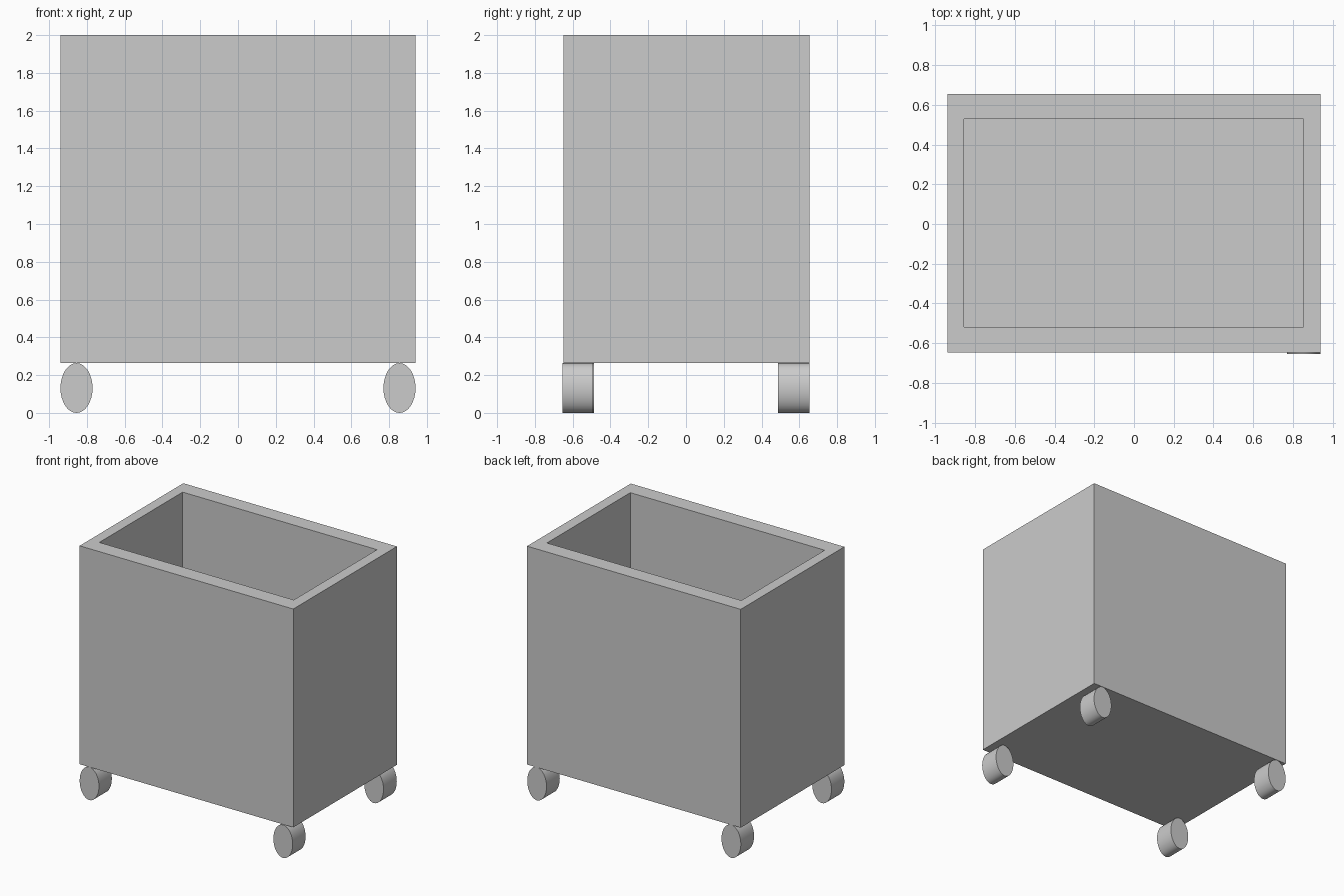
import bpy, bmesh
from math import pi
from mathutils import Matrix

if "Cube" in bpy.data.objects:
    bpy.data.objects.remove(bpy.data.objects["Cube"])

BASE_Z, TOP_Z, FLOOR_Z = 0.263, 2.0, 0.39


def finish(bm, name):
    bmesh.ops.recalc_face_normals(bm, faces=bm.faces)
    mesh = bpy.data.meshes.new(name)
    bm.to_mesh(mesh)
    bm.free()
    obj = bpy.data.objects.new(name, mesh)
    bpy.context.collection.objects.link(obj)
    return obj


def ring(bm, x0, x1, y0, y1, z):
    return [bm.verts.new((x, y, z)) for x, y in ((x0, y0), (x1, y0), (x1, y1), (x0, y1))]


# Open-topped bin: bottom, outer wall, rim, inner wall and floor
bm = bmesh.new()
outer = (-0.94, 0.94, -0.648, 0.655)
inner = (-0.857, 0.854, -0.519, 0.528)
rings = [ring(bm, *outer, BASE_Z), ring(bm, *outer, TOP_Z),
         ring(bm, *inner, TOP_Z), ring(bm, *inner, FLOOR_Z)]
bm.faces.new(rings[0])
bm.faces.new(rings[-1])
for a, b in zip(rings, rings[1:]):
    for i in range(4):
        j = (i + 1) % 4
        bm.faces.new((a[i], a[j], b[j], b[i]))
finish(bm, "bin")


# Oval wheels at the four corners, axles along y
def wheel(name, x, y0, y1):
    bm = bmesh.new()
    bmesh.ops.create_cone(bm, cap_ends=True, segments=32, radius1=1, radius2=1, depth=1,
                          matrix=Matrix.Rotation(pi / 2, 4, 'X'))
    bmesh.ops.scale(bm, vec=(0.085, y1 - y0, BASE_Z / 2), verts=bm.verts)
    bmesh.ops.translate(bm, vec=(x, (y0 + y1) / 2, BASE_Z / 2), verts=bm.verts)
    for f in bm.faces:
        f.smooth = len(f.verts) == 4
    for e in bm.edges:
        e.smooth = all(len(f.verts) == 4 for f in e.link_faces)
    finish(bm, name)


for side, x in (("left", -0.855), ("right", 0.855)):
    shift = -0.007 if side == "right" else 0
    wheel("front_wheel_" + side, x, -0.648 + shift, -0.486 + shift)
    wheel("back_wheel_" + side, x, 0.487, 0.653)
